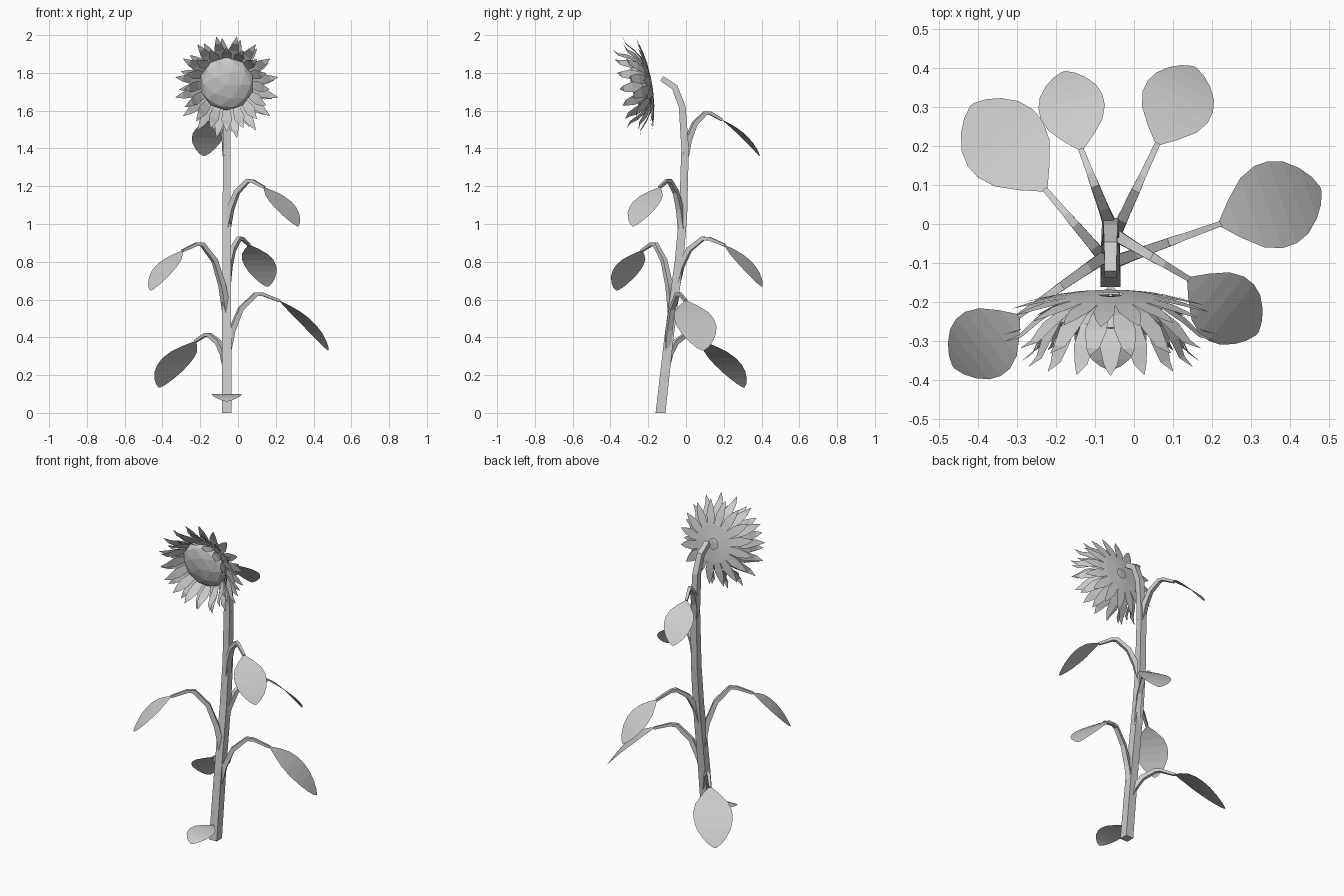
import bpy, bmesh, math
from mathutils import Vector, Matrix

if "Cube" in bpy.data.objects:
    bpy.data.objects.remove(bpy.data.objects["Cube"])

grey = bpy.data.materials.new("plain_grey")
grey.diffuse_color = (0.6, 0.6, 0.6, 1)
grey.use_nodes = True
grey.node_tree.nodes["Principled BSDF"].inputs["Base Color"].default_value = grey.diffuse_color


def finish(bm, name):
    me = bpy.data.meshes.new(name)
    bm.to_mesh(me)
    bm.free()
    me.materials.append(grey)
    ob = bpy.data.objects.new(name, me)
    bpy.context.collection.objects.link(ob)
    return ob


def tube(name, pts, w0, w1, side):
    """Tapered square tube along a path, w = half width."""
    pts = [Vector(p) for p in pts]
    side = Vector(side)
    bm = bmesh.new()
    rings = []
    n = len(pts)
    for i, p in enumerate(pts):
        d = (pts[min(i + 1, n - 1)] - pts[max(i - 1, 0)]).normalized()
        if p.z == 0:
            d = Vector((0, 0, 1))
        side = (side - d * side.dot(d)).normalized()
        up = d.cross(side)
        w = w0 + (w1 - w0) * i / (n - 1)
        rings.append([bm.verts.new(p + (side * a + up * b) * w)
                      for a, b in ((1, 1), (-1, 1), (-1, -1), (1, -1))])
    for a, b in zip(rings, rings[1:]):
        for k in range(4):
            bm.faces.new((a[k], a[(k + 1) % 4], b[(k + 1) % 4], b[k]))
    bm.faces.new(rings[0][::-1])
    bm.faces.new(rings[-1])
    return finish(bm, name)


def ribbon(bm, mids, cross, widths):
    """Flat strip with given half widths along a midline."""
    rows = [(bm.verts.new(m - cross * w), bm.verts.new(m + cross * w))
            for m, w in zip(mids, widths)]
    for (a, b), (c, d) in zip(rows, rows[1:]):
        bm.faces.new((a, b, d, c))


# Stem, leaning back then nodding forward at the top
stem_path = [(-0.135, 0), (-0.09, 0.4), (-0.037, 0.8), (-0.015, 1.05), (-0.005, 1.4),
             (-0.02, 1.62), (-0.06, 1.725), (-0.128, 1.77)]
tube("stem", [(-0.06, y, z) for y, z in stem_path], 0.026, 0.015, (1, 0, 0))


def stem_y(z):
    for (y0, z0), (y1, z1) in zip(stem_path, stem_path[1:]):
        if z <= z1:
            return y0 + (y1 - y0) * (z - z0) / (z1 - z0)


# Leaves: blade outline as share of length and half width
OUTLINE = [(0, 0.07), (0.12, 0.46), (0.27, 0.84), (0.42, 1.0), (0.56, 1.0),
           (0.7, 0.88), (0.84, 0.62), (0.94, 0.34), (1, 0.06)]


def blade(name, base, tip, width, bulge):
    base, tip = Vector(base), Vector(tip)
    d = tip - base
    cross = Vector((-d.y, d.x, 0)).normalized()
    ctrl = base + Vector((d.x * 0.62, d.y * 0.62, d.z * bulge))
    bm = bmesh.new()
    mids = [base * (1 - t) ** 2 + ctrl * 2 * t * (1 - t) + tip * t * t for t, w in OUTLINE]
    ribbon(bm, mids, cross, [w * width / 2 for t, w in OUTLINE])
    finish(bm, name)


# start height on stem, blade base, blade tip, blade width
leaves = [
    (0.25, (-0.227, 0.088, 0.378), (-0.415, 0.305, 0.135), 0.22),
    (1.36, (-0.135, 0.19, 1.552), (-0.18, 0.39, 1.36), 0.168),
    (0.68, (0.06, 0.205, 0.888), (0.155, 0.402, 0.668), 0.185),
    (0.31, (0.22, 0.0, 0.593), (0.478, 0.09, 0.33), 0.222),
    (0.98, (0.14, -0.14, 1.193), (0.316, -0.28, 0.988), 0.185),
    (0.53, (-0.295, -0.235, 0.858), (-0.462, -0.366, 0.648), 0.185),
]
for i, (z0, base, tip, width) in enumerate(leaves, 1):
    s = Vector((-0.06, stem_y(z0), z0))
    e = Vector(base)
    peak = e.z + 0.035
    path = []
    for f, h in [(0, 0), (0.1, 0.4), (0.27, 0.76), (0.55, 1.0), (0.68, 1.0)]:
        p = s.lerp(e, f)
        p.z = z0 + (peak - z0) * h
        path.append(p)
    across = Vector((s.y - e.y, e.x - s.x, 0))
    tube(f"leaf_stalk_{i}", path + [e], 0.017, 0.007, across)
    blade(f"leaf_{i}", base, tip, width, 0.38)
blade("leaf_front_low", (-0.06, -0.16, 0.095), (-0.06, -0.374, 0.06), 0.155, -0.6)

# Flower head frame: local z is the facing axis, tilted slightly down
a = math.radians(9.8)
axis = Vector((0, -math.cos(a), -math.sin(a)))
up = Vector((0, -math.sin(a), math.cos(a)))
right = up.cross(axis)
HEAD = Matrix.Translation((-0.06, -0.185, 1.742)) @ Matrix((right, up, axis)).transposed().to_4x4()

# Seed disc, a flattened faceted dome
bm = bmesh.new()
bmesh.ops.create_icosphere(bm, subdivisions=2, radius=0.143)
bm.transform(HEAD @ Matrix.Translation((0, 0.01, 0.055)) @ Matrix.Diagonal((1, 1, 0.36, 1)))
finish(bm, "seed_disc")


# Petal rings: profile is (radius, forward) with matching half widths
def petal_ring(name, count, offset, profile, widths):
    bm = bmesh.new()
    for k in range(count):
        t = 2 * math.pi * (k + offset) / count
        rad = Vector((math.cos(t), math.sin(t), 0))
        cross = Vector((-math.sin(t), math.cos(t), 0))
        ribbon(bm, [rad * r + Vector((0, 0, f)) for r, f in profile], cross, widths)
    bm.transform(HEAD)
    finish(bm, name)


W = [0.01, 0.022, 0.028, 0.017, 0.001]
petal_ring("petals_back", 16, 0.25,
           [(0.03, -0.005), (0.11, 0.002), (0.165, 0.012), (0.215, 0.025), (0.252, 0.036)], W)
petal_ring("petals_middle", 16, 0.5,
           [(0.06, 0.005), (0.14, 0.025), (0.19, 0.055), (0.235, 0.095), (0.277, 0.108)], W)
petal_ring("petals_inner", 16, 0.0,
           [(0.09, 0.015), (0.145, 0.05), (0.178, 0.1), (0.198, 0.145), (0.226, 0.167)], W)
